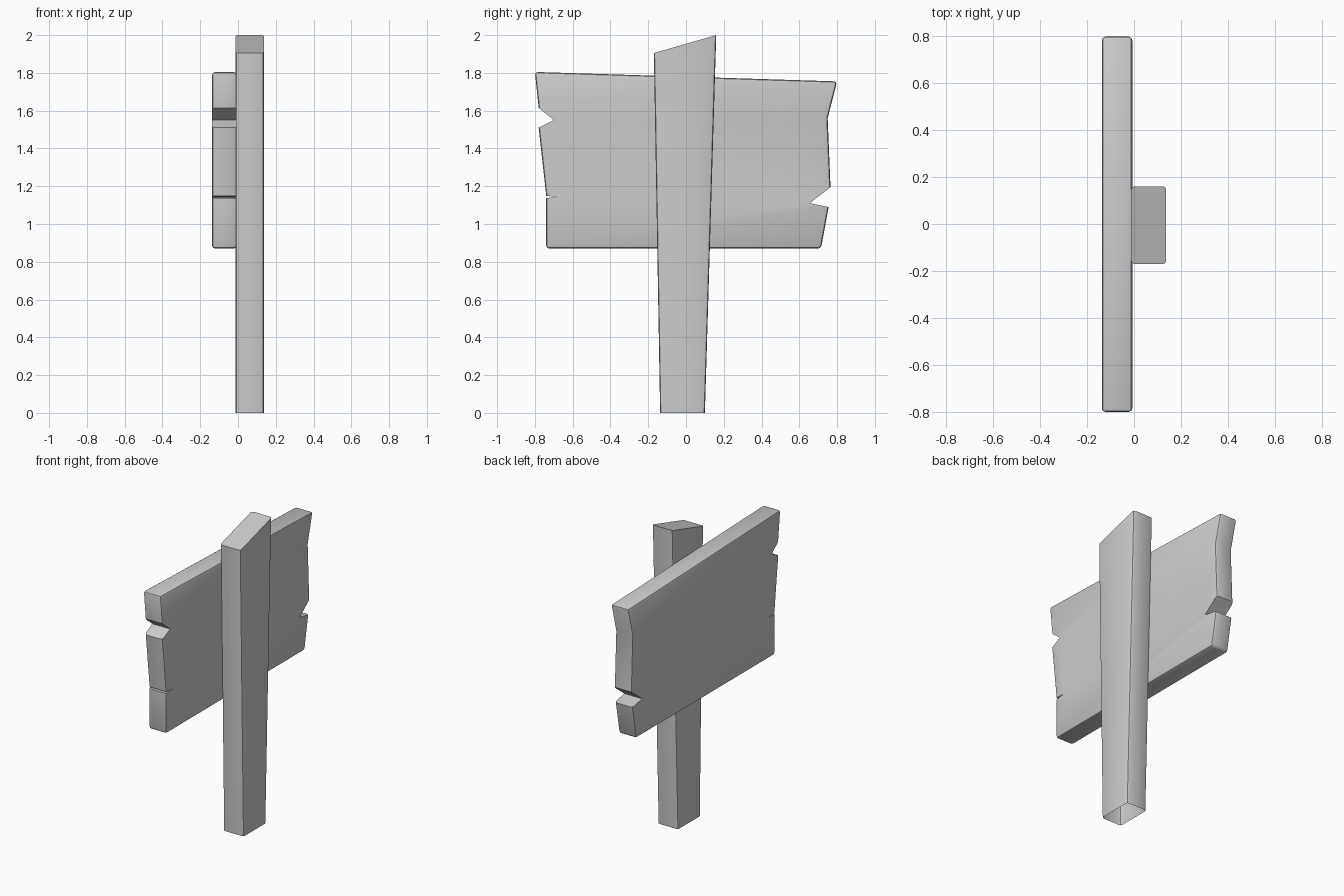
import bpy, bmesh

if "Cube" in bpy.data.objects:
    bpy.data.objects.remove(bpy.data.objects["Cube"])

def slab(name, outline, x0, x1, bevel, pick, open_bottom=False):
    """Extrude a (y, z) outline along x, then round the edges chosen by pick."""
    bm = bmesh.new()
    face = bm.faces.new([bm.verts.new((x0, y, z)) for y, z in outline])
    ext = bmesh.ops.extrude_face_region(bm, geom=[face], use_keep_orig=True)
    for v in ext["geom"]:
        if isinstance(v, bmesh.types.BMVert):
            v.co.x = x1
    bmesh.ops.recalc_face_normals(bm, faces=bm.faces[:])
    if open_bottom:
        low = [f for f in bm.faces if all(v.co.z < 1e-5 for v in f.verts)]
        bmesh.ops.delete(bm, geom=low, context="FACES_ONLY")
    edges = [e for e in bm.edges if pick(e)]
    bmesh.ops.bevel(bm, geom=edges, offset=bevel, segments=2, profile=0.5,
                    affect="EDGES", clamp_overlap=False)
    bmesh.ops.recalc_face_normals(bm, faces=bm.faces[:])
    me = bpy.data.meshes.new(name)
    bm.to_mesh(me)
    bm.free()
    ob = bpy.data.objects.new(name, me)
    bpy.context.collection.objects.link(ob)
    bpy.ops.object.select_all(action="DESELECT")
    ob.select_set(True)
    bpy.context.view_layer.objects.active = ob
    bpy.ops.object.shade_smooth_by_angle(angle=0.7)
    return ob

# Weathered board with notches and a thin crack
board = [(-0.80, 1.805), (-0.78, 1.615), (-0.70, 1.55), (-0.78, 1.51),
         (-0.74, 1.149), (-0.67, 1.143), (-0.74, 1.138), (-0.74, 0.87),
         (0.715, 0.87), (0.755, 1.09), (0.655, 1.11), (0.765, 1.195),
         (0.75, 1.56), (0.80, 1.755)]
corners = {board[i] for i in (0, 7, 8, 13)}
notch_tips = {board[i] for i in (2, 5, 10)}

def near(v, points):
    return any(abs(v.co.y - y) + abs(v.co.z - z) < 1e-4 for y, z in points)

def board_edge(e):
    a, b = e.verts
    if abs(a.co.x - b.co.x) > 0.01:
        return near(a, corners)
    return not (near(a, notch_tips) or near(b, notch_tips))

slab("sign_board", board, -0.137, -0.007, 0.016, board_edge)

# Tapered post with a slanted top and open base
post = [(-0.137, 0), (0.10, 0), (0.16, 2.0), (-0.17, 1.905)]
slab("post", post, -0.012, 0.137, 0.014,
     lambda e: abs(e.verts[0].co.z - e.verts[1].co.z) > 0.5, open_bottom=True)
